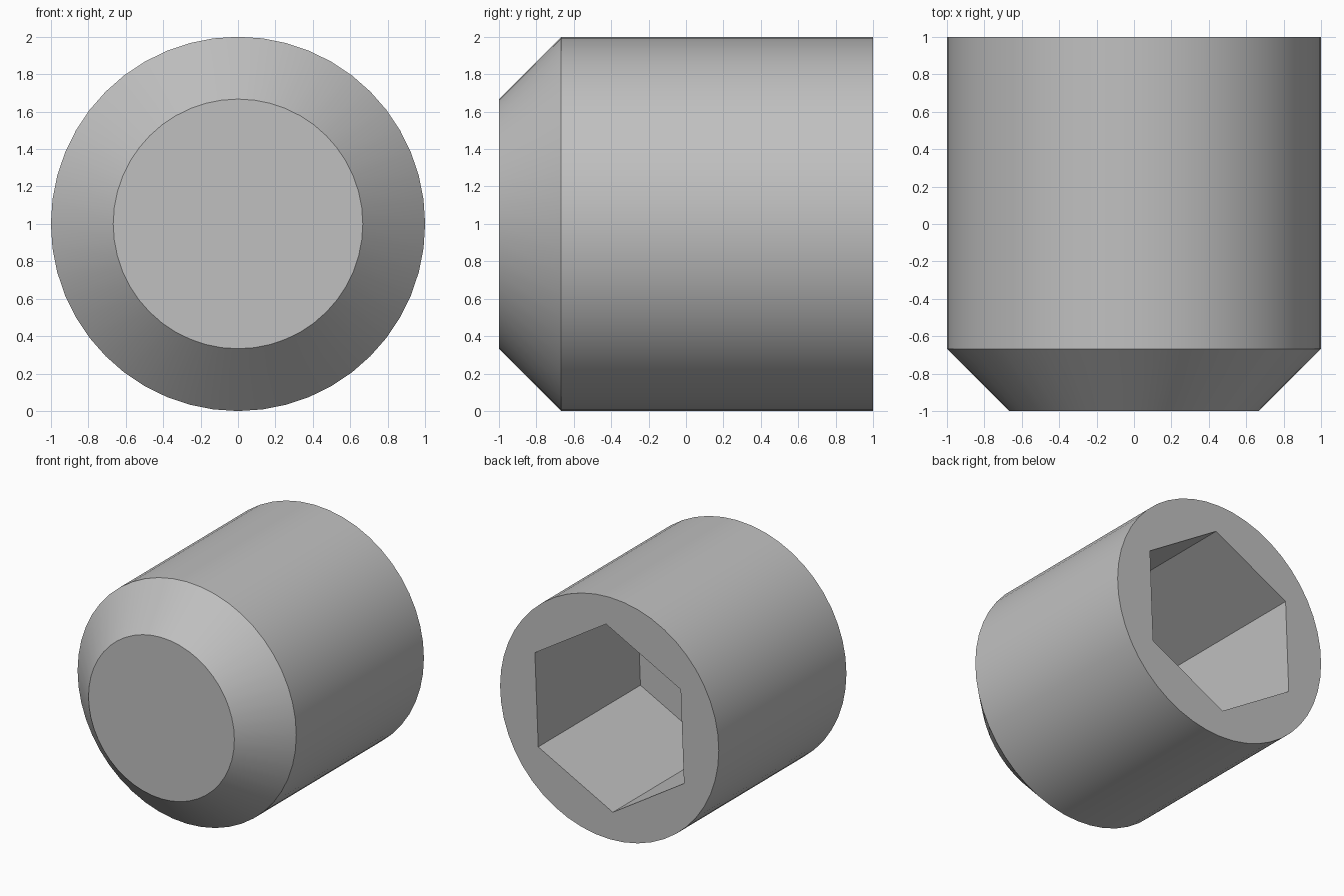
import bpy
from math import cos, radians

cube = bpy.data.objects.get("Cube")
if cube:
    bpy.data.objects.remove(cube, do_unlink=True)

SEGMENTS = 48
RADIUS = 1.0
CHAMFER = 0.333          # 45 degree chamfer on the front end
SOCKET_APOTHEM = 0.667   # half the distance across the flats
SOCKET_DEPTH = 1.335
SOCKET_TWIST = radians(-2.3)

steel = bpy.data.materials.new("grey_steel")
steel.use_nodes = True
colour = (0.53, 0.53, 0.53, 1)
steel.diffuse_color = colour
steel.node_tree.nodes["Principled BSDF"].inputs["Base Color"].default_value = colour


def apply_transform(obj):
    bpy.ops.object.select_all(action="DESELECT")
    obj.select_set(True)
    bpy.context.view_layer.objects.active = obj
    bpy.ops.object.transform_apply(location=True, rotation=True, scale=True)


# Body: cylinder lying along y
bpy.ops.mesh.primitive_cylinder_add(
    vertices=SEGMENTS, radius=RADIUS, depth=2, location=(0, 0, RADIUS),
    rotation=(radians(90), 0, 0))
body = bpy.context.object
body.name = "set_screw_body"
body.data.materials.append(steel)
apply_transform(body)

# Chamfer: extrude the front cap and shrink it to a smaller flat
bpy.ops.object.mode_set(mode="EDIT")
bpy.ops.mesh.select_mode(type="FACE")
bpy.ops.mesh.select_all(action="DESELECT")
bpy.ops.object.mode_set(mode="OBJECT")
front = min(body.data.polygons, key=lambda p: p.center.y)
front_corners = list(front.vertices)
for i in front_corners:
    body.data.vertices[i].co.y += CHAMFER
front.select = True
bpy.ops.object.mode_set(mode="EDIT")
bpy.ops.mesh.extrude_region_move(TRANSFORM_OT_translate={"value": (0, -CHAMFER, 0)})
bpy.ops.object.mode_set(mode="OBJECT")
scale = (RADIUS - CHAMFER) / RADIUS
for v in body.data.vertices:
    if v.co.y < -0.99:
        v.co.x *= scale
        v.co.z = RADIUS + (v.co.z - RADIUS) * scale

# Hexagonal socket cut into the back end
margin = 0.2
bpy.ops.mesh.primitive_cylinder_add(
    vertices=6, radius=SOCKET_APOTHEM / cos(radians(30)),
    depth=SOCKET_DEPTH + margin,
    location=(0, 1 + margin - (SOCKET_DEPTH + margin) / 2, RADIUS),
    rotation=(radians(90), -SOCKET_TWIST, 0))
cutter = bpy.context.object
cutter.name = "socket_cutter"
cutter.hide_render = True
cutter.data.materials.append(steel)
apply_transform(cutter)

cut = body.modifiers.new("socket", "BOOLEAN")
cut.operation = "DIFFERENCE"
cut.solver = "EXACT"
cut.object = cutter
bpy.ops.object.select_all(action="DESELECT")
body.select_set(True)
bpy.context.view_layer.objects.active = body
bpy.ops.object.modifier_apply(modifier=cut.name)
bpy.data.objects.remove(cutter, do_unlink=True)

bpy.ops.object.shade_smooth_by_angle(angle=radians(30))
